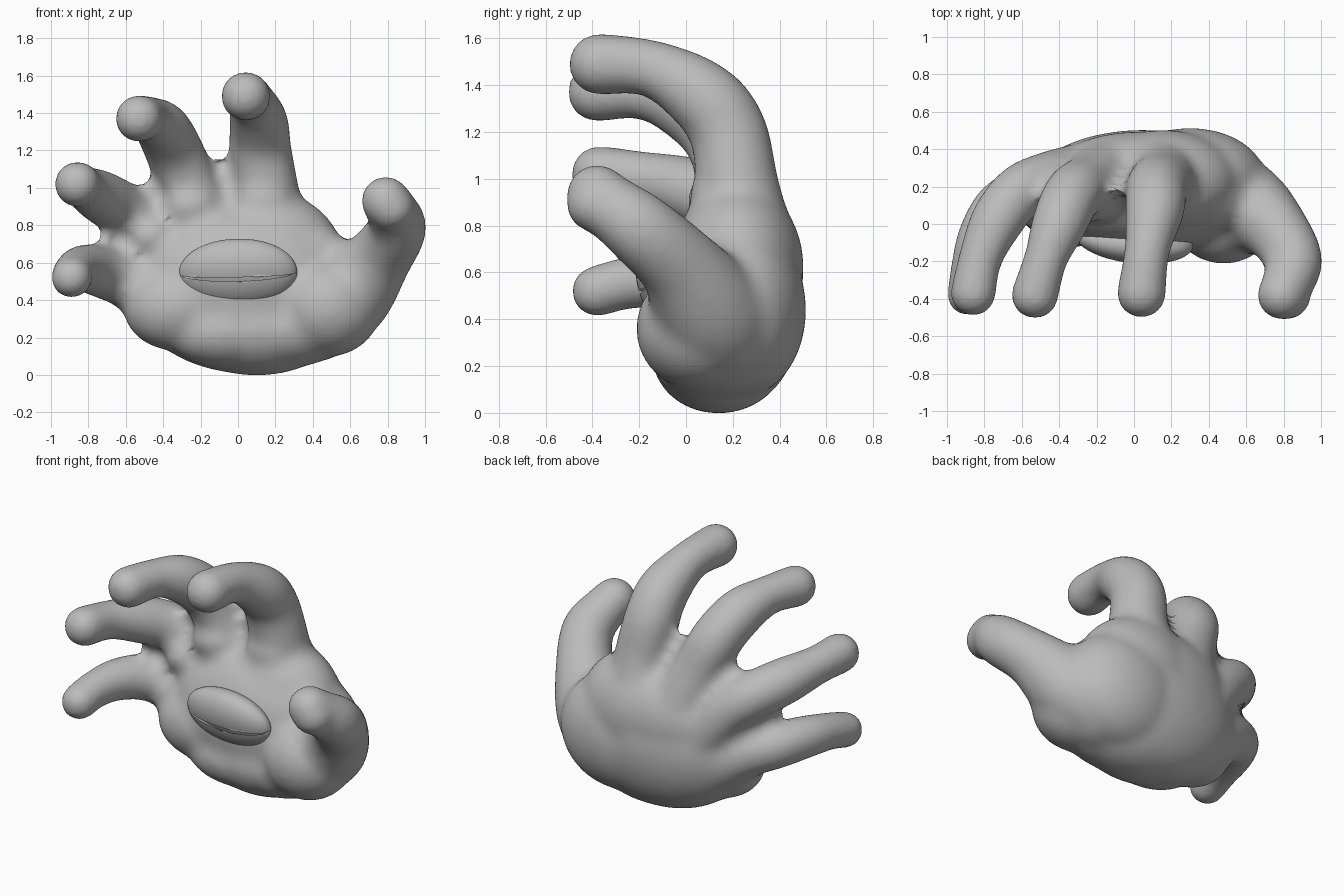
import bpy, bmesh
from mathutils import Vector, Matrix, Euler

cube = bpy.data.objects.get("Cube")
if cube:
    bpy.data.objects.remove(cube, do_unlink=True)

# Single flat colour
GREY = (0.5, 0.5, 0.5, 1)
grey = bpy.data.materials.new("plain grey")
grey.use_nodes = True
grey.diffuse_color = GREY
grey.node_tree.nodes["Principled BSDF"].inputs["Base Color"].default_value = GREY


def ball(bm, centre, radii, sub=3):
    mat = Matrix.Translation(centre) @ Matrix.Diagonal((*radii, 1))
    bmesh.ops.create_icosphere(bm, subdivisions=sub, radius=1, matrix=mat)


def spline(a, b, c, d, t):
    return 0.5 * (2 * b + (c - a) * t + (2 * a - 5 * b + 4 * c - d) * t ** 2
                  + (3 * b - a - 3 * c + d) * t ** 3)


def limb(bm, points, steps=7):
    """Fleshy tube: balls strung along a smooth path of (x, y, z, radius)."""
    p = [Vector(q) for q in points]
    p = [p[0]] + p + [p[-1]]
    for i in range(1, len(p) - 2):
        for s in range(steps + 1):
            v = spline(*p[i - 1:i + 3], s / steps)
            ball(bm, v.xyz, (v.w,) * 3)


def finish(bm, name):
    mesh = bpy.data.meshes.new(name)
    bm.to_mesh(mesh)
    bm.free()
    obj = bpy.data.objects.new(name, mesh)
    bpy.context.collection.objects.link(obj)
    mesh.materials.append(grey)
    for f in mesh.polygons:
        f.use_smooth = True
    return obj


hand = bmesh.new()

# Index, middle, ring and little fingers, then the thumb, root to tip
limb(hand, [(.14, .25, .68, .23), (.15, .22, .95, .18), (.12, .18, 1.2, .165),
            (.11, .07, 1.35, .155), (.07, -.14, 1.47, .12), (.04, -.37, 1.49, .13)])
limb(hand, [(-.12, .24, .66, .23), (-.24, .21, .95, .165), (-.33, .15, 1.17, .155),
            (-.4, 0, 1.31, .145), (-.47, -.18, 1.37, .115), (-.53, -.38, 1.37, .125)])
limb(hand, [(-.28, .22, .56, .21), (-.46, .23, .76, .155), (-.61, .17, .88, .145),
            (-.73, .02, .95, .14), (-.82, -.18, 1.0, .115), (-.86, -.37, 1.02, .12)])
limb(hand, [(-.38, .16, .42, .22), (-.57, .16, .5, .155), (-.72, .08, .55, .14),
            (-.82, -.08, .57, .125), (-.87, -.25, .555, .11), (-.89, -.38, .52, .108)])
limb(hand, [(.4, .15, .34, .27), (.58, .1, .43, .24), (.75, -.02, .62, .175),
            (.85, -.19, .78, .155), (.82, -.32, .88, .135), (.79, -.38, .93, .13)])
ball(hand, (.82, -.38, .89), (.125, .13, .12))

# Palm, rounded back and fleshy pads
for centre, radii in [((.05, .18, .46), (.62, .32, .45)), ((.1, .14, .24), (.42, .28, .24)),
                      ((.16, .22, .62), (.4, .28, .36)), ((-.32, .1, .36), (.29, .22, .23)),
                      ((.48, .05, .36), (.28, .26, .26)), ((-.05, .07, .23), (.34, .21, .19)),
                      ((.25, .1, .24), (.34, .24, .2)), ((.3, .24, .44), (.4, .27, .37)),
                      ((.02, .25, .62), (.48, .24, .32)), ((.14, .12, .92), (.15, .1, .13)),
                      ((-.25, .11, .9), (.14, .1, .12)), ((-.46, .11, .74), (.12, .1, .11)),
                      ((.36, .14, .62), (.24, .18, .2))]:
    ball(hand, centre, radii, 4)

# Fuse the flesh, then swell and shrink it so that the creases fill in
obj = finish(hand, "hand")


def fuse(name):
    mod = obj.modifiers.new(name, "REMESH")
    mod.mode = "VOXEL"
    mod.voxel_size = 0.022
    mod.use_smooth_shade = True


def soften(name, iterations):
    mod = obj.modifiers.new(name, "SMOOTH")
    mod.factor = 0.5
    mod.iterations = iterations


def swell(name, strength):
    mod = obj.modifiers.new(name, "DISPLACE")
    mod.mid_level = 0
    mod.strength = strength


fuse("fuse")
soften("soften", 4)
swell("swell", .04)
fuse("fuse_again")
soften("soften_again", 10)
swell("shrink", -.036)

# Closed eye set in the palm: two lids meeting at a narrow slit
EYE = Matrix.Translation((0, -.085, .545)) @ Euler((.3, 0, -.1)).to_matrix().to_4x4()
for name, side in (("upper_lid", 1), ("lower_lid", -1)):
    bm = bmesh.new()
    ball(bm, (0, 0, 0), (.318, .115, .188), 5)
    geom = bm.verts[:] + bm.edges[:] + bm.faces[:]
    bmesh.ops.bisect_plane(bm, geom=geom, plane_co=(0, 0, 0),
                           plane_no=(0, 0, -side), clear_outer=True)
    # Bow the lid edges apart in the middle and tilt the slit slightly
    for v in bm.verts:
        x, y, z = v.co
        v.co.z += side * .011 * (1 - abs(z) / .188) * (1 - (x / .318) ** 2) + .02 * x
    bmesh.ops.transform(bm, matrix=EYE, verts=bm.verts)
    finish(bm, name)

# Eyeball behind the lids
bm = bmesh.new()
ball(bm, (0, 0, 0), (.29, .085, .15), 4)
bmesh.ops.transform(bm, matrix=EYE, verts=bm.verts)
finish(bm, "eyeball")
